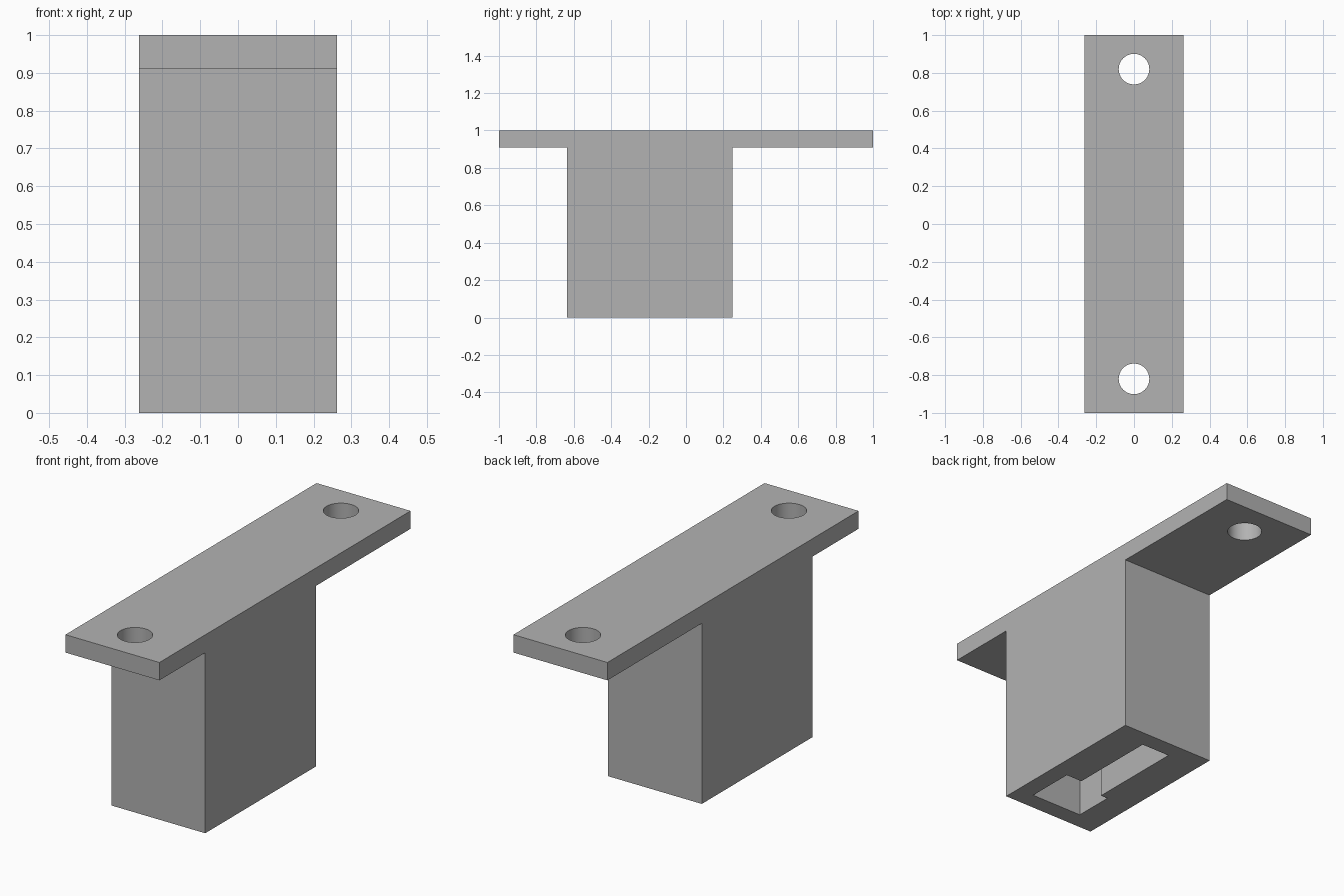
import bpy, bmesh, math
from mathutils import Vector

cube = bpy.data.objects.get("Cube")
if cube:
    bpy.data.objects.remove(cube, do_unlink=True)

HALF_WIDTH = 0.262
PLATE_Z = 0.91          # underside of the mounting plate
FRONT, BACK = -0.635, 0.248   # ends of the block

grey = bpy.data.materials.new("plain grey")
grey.use_nodes = True
grey.diffuse_color = (0.448, 0.448, 0.448, 1)
grey.node_tree.nodes["Principled BSDF"].inputs["Base Color"].default_value = grey.diffuse_color


def prism(name, points, offset):
    """Extrude a closed outline along an offset."""
    bm = bmesh.new()
    face = bm.faces.new([bm.verts.new(p) for p in points])
    grown = bmesh.ops.extrude_face_region(bm, geom=[face])["geom"]
    bmesh.ops.translate(bm, vec=Vector(offset),
                        verts=[g for g in grown if isinstance(g, bmesh.types.BMVert)])
    bmesh.ops.recalc_face_normals(bm, faces=bm.faces)
    mesh = bpy.data.meshes.new(name)
    bm.to_mesh(mesh)
    bm.free()
    mesh.materials.append(grey)
    obj = bpy.data.objects.new(name, mesh)
    bpy.context.collection.objects.link(obj)
    return obj


def cut(target, cutter):
    """Subtract the cutter and discard it."""
    cutter.hide_render = True
    mod = target.modifiers.new("cut", 'BOOLEAN')
    mod.operation = 'DIFFERENCE'
    mod.solver = 'EXACT'
    mod.object = cutter
    bpy.context.view_layer.objects.active = target
    bpy.ops.object.modifier_apply(modifier=mod.name)
    bpy.data.objects.remove(cutter, do_unlink=True)


# Plate and block in one T-shaped side profile (y, z)
profile = [(-1, 1), (-1, PLATE_Z), (FRONT, PLATE_Z), (FRONT, 0),
           (BACK, 0), (BACK, PLATE_Z), (1, PLATE_Z), (1, 1)]
bracket = prism("mounting_bracket", [(-HALF_WIDTH, y, z) for y, z in profile],
                (2 * HALF_WIDTH, 0, 0))

# Stepped pocket open at the bottom of the block (x, y)
pocket = [(0.17, -0.545), (0.17, -0.295), (0.08, -0.295), (0.08, 0.16),
          (-0.08, 0.16), (-0.08, -0.34), (-0.12, -0.34), (-0.12, -0.545)]
cut(bracket, prism("pocket_cutter", [(x, y, -0.1) for x, y in pocket],
                   (0, 0, PLATE_Z + 0.1)))

# Screw holes near both ends of the plate
SIDES, RADIUS = 48, 0.081
for y in (-0.82, 0.82):
    ring = [(RADIUS * math.cos(2 * math.pi * i / SIDES),
             y + RADIUS * math.sin(2 * math.pi * i / SIDES), 0.8) for i in range(SIDES)]
    cut(bracket, prism("hole_cutter", ring, (0, 0, 0.3)))

# Round hole walls, sharp edges elsewhere
bpy.ops.object.select_all(action='DESELECT')
bracket.select_set(True)
bpy.context.view_layer.objects.active = bracket
bpy.ops.object.shade_smooth_by_angle(angle=math.radians(30))
